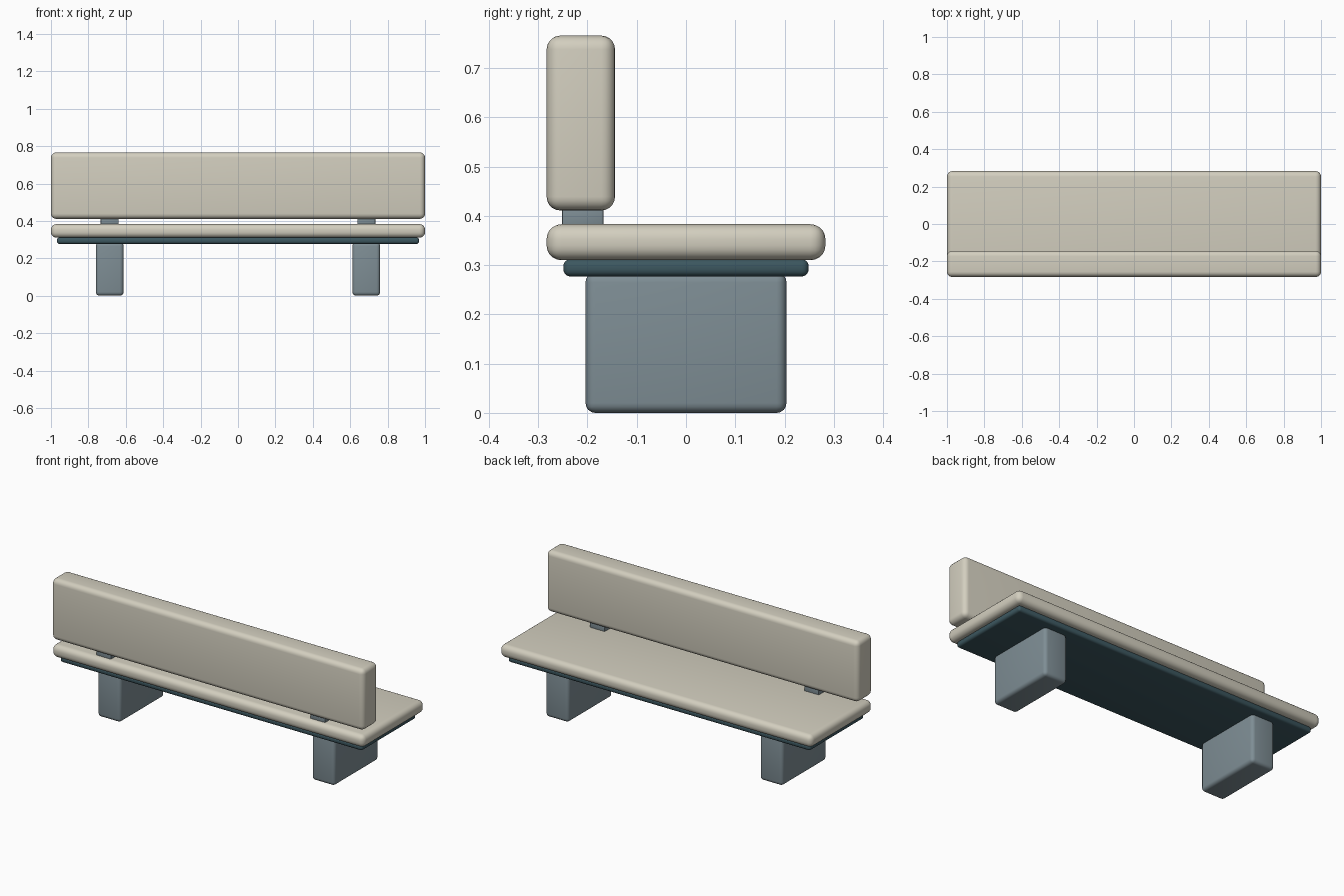
import bpy
from math import radians

if "Cube" in bpy.data.objects:
    bpy.data.objects.remove(bpy.data.objects["Cube"])


def material(name, rgb):
    m = bpy.data.materials.new(name)
    m.diffuse_color = (*rgb, 1)
    m.use_nodes = True
    m.node_tree.nodes["Principled BSDF"].inputs["Base Color"].default_value = m.diffuse_color
    return m


CUSHION = material("cream", (0.65, 0.62, 0.52))
BOARD = material("dark_teal", (0.045, 0.095, 0.115))
METAL = material("slate", (0.21, 0.27, 0.30))


def rounded_box(name, x, y, z, radius, mat, segments=4):
    """Bevelled box from (min, max) ranges on each axis."""
    ranges = (x, y, z)
    bpy.ops.mesh.primitive_cube_add(size=1, location=[(a + b) / 2 for a, b in ranges])
    ob = bpy.context.object
    ob.name = name
    ob.scale = [b - a for a, b in ranges]
    bpy.ops.object.transform_apply(location=False, rotation=False, scale=True)
    ob.data.materials.append(mat)
    if radius:
        bev = ob.modifiers.new("rounding", "BEVEL")
        bev.width = radius
        bev.segments = segments
        bpy.ops.object.modifier_apply(modifier=bev.name)
        bpy.ops.object.shade_smooth_by_angle(angle=radians(35))
    return ob


# Padded seat and backrest
rounded_box("seat", (-1, 1), (-0.283, 0.283), (0.31, 0.383), 0.03, CUSHION, 5)
rounded_box("backrest", (-1, 1), (-0.283, -0.144), (0.411, 0.766), 0.028, CUSHION, 5)

# Board under the seat
rounded_box("seat_board", (-0.968, 0.968), (-0.249, 0.249), (0.277, 0.312), 0.014, BOARD)

# Block legs and backrest struts on both sides
for side, s in (("left", -1), ("right", 1)):
    cx = 0.686 * s
    rounded_box(f"{side}_leg", (cx - 0.074, cx + 0.074), (-0.204, 0.204),
                (0, 0.285), 0.02, METAL)
    rounded_box(f"{side}_strut", (cx - 0.048, cx + 0.048), (-0.252, -0.167),
                (0.37, 0.425), 0.006, METAL, 2)
